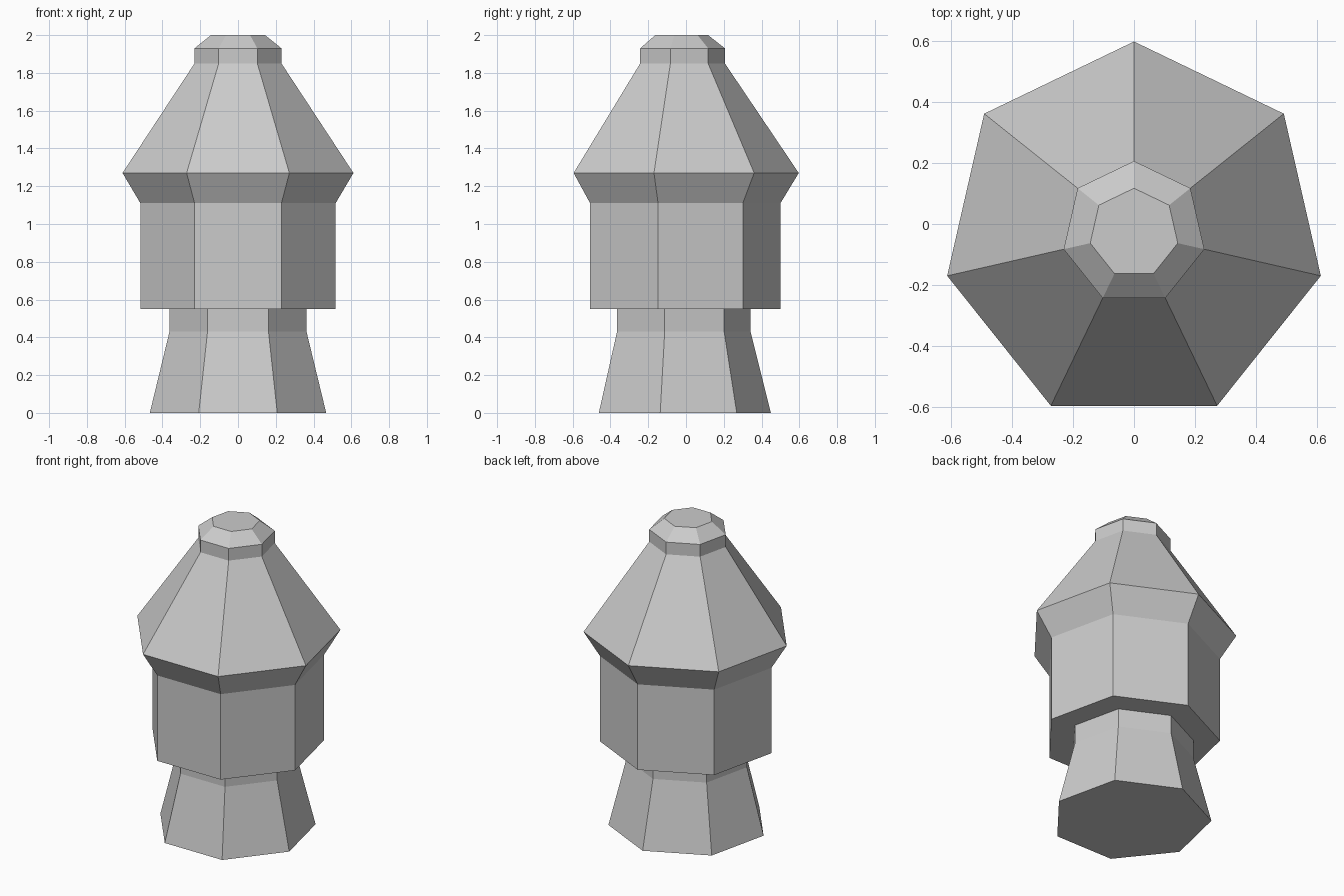
import bpy, bmesh
from math import sin, cos, tau

if "Cube" in bpy.data.objects:
    bpy.data.objects.remove(bpy.data.objects["Cube"])

SIDES = 7
CENTRE_Y = -0.03  # a corner points to +y, so the axis sits slightly forward

# Profile from bottom to top: (radius, height)
profile = [
    (0.479, 0.0), (0.372, 0.43), (0.372, 0.55),   # flared foot and neck
    (0.53, 0.55), (0.53, 1.11),                   # main drum
    (0.627, 1.27), (0.236, 1.85),                 # eave and sloped roof
    (0.236, 1.93), (0.147, 2.0),                  # collar and bevelled cap
]


def turned_solid(name, profile):
    """Closed flat-sided solid made by sweeping a profile around the axis."""
    bm = bmesh.new()
    rings = [[bm.verts.new((-r * sin(tau * i / SIDES),
                            CENTRE_Y + r * cos(tau * i / SIDES), z))
              for i in range(SIDES)] for r, z in profile]
    for low, high in zip(rings, rings[1:]):
        for i in range(SIDES):
            j = (i + 1) % SIDES
            bm.faces.new((low[i], low[j], high[j], high[i]))
    bm.faces.new(rings[0][::-1])
    bm.faces.new(rings[-1])
    bmesh.ops.recalc_face_normals(bm, faces=bm.faces)
    mesh = bpy.data.meshes.new(name)
    bm.to_mesh(mesh)
    bm.free()
    obj = bpy.data.objects.new(name, mesh)
    bpy.context.collection.objects.link(obj)
    return obj


# Foot, drum, roof and cap as one continuous shell
turned_solid("faceted_post", profile)
